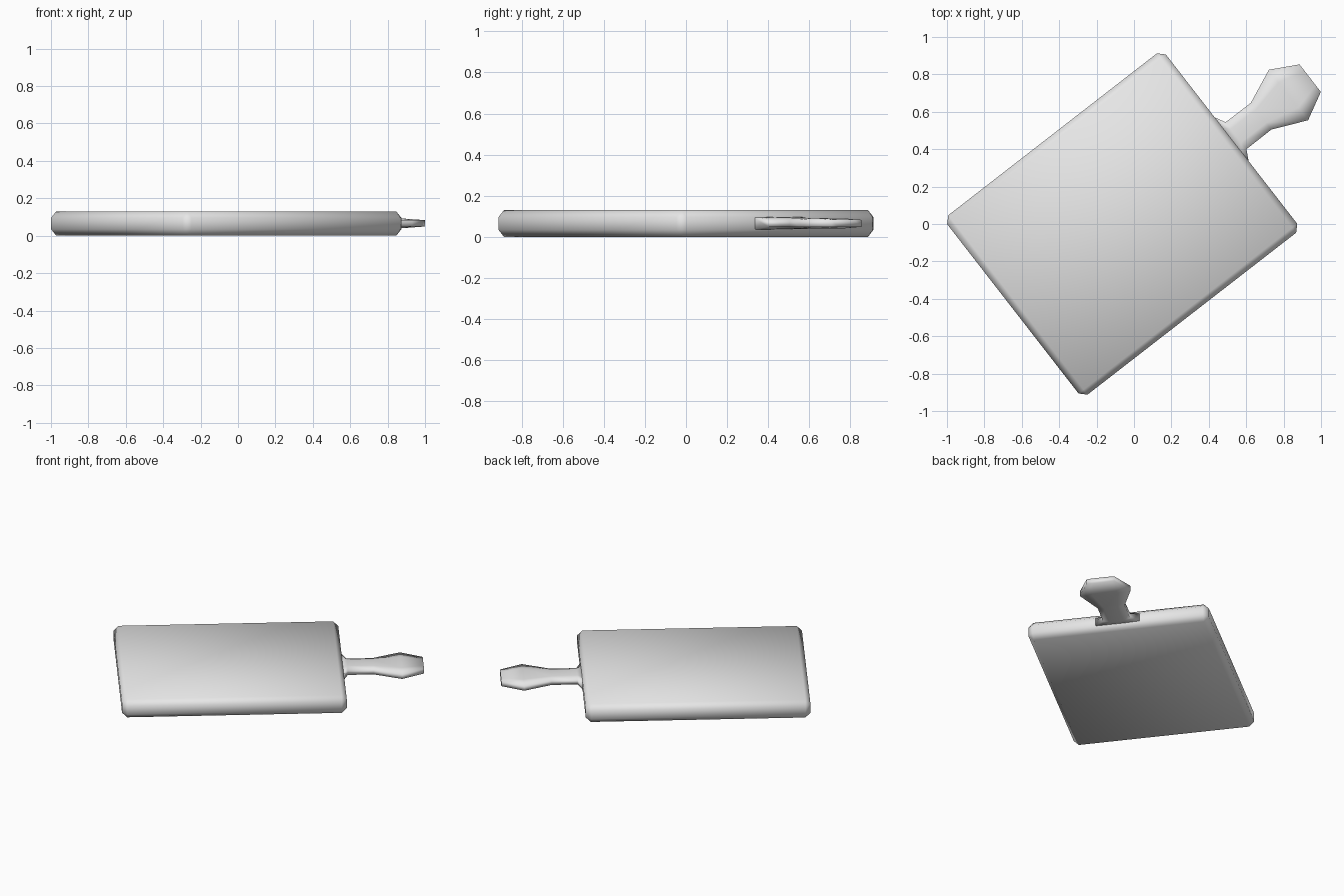
import bpy, bmesh, math
from mathutils import Matrix

if "Cube" in bpy.data.objects:
    bpy.data.objects.remove(bpy.data.objects["Cube"])

ANGLE = math.atan2(0.613, 0.79)
PLACE = Matrix.Translation((-0.063, 0, 0)) @ Matrix.Rotation(ANGLE, 4, 'Z')

grey = bpy.data.materials.new("plain_grey")
grey.diffuse_color = (0.8, 0.8, 0.8, 1)
grey.use_nodes = True
grey.node_tree.nodes["Principled BSDF"].inputs["Base Color"].default_value = grey.diffuse_color


def finish(bm, name):
    bmesh.ops.recalc_face_normals(bm, faces=bm.faces)
    bm.transform(PLACE)
    for f in bm.faces:
        f.smooth = True
    mesh = bpy.data.meshes.new(name)
    bm.to_mesh(mesh)
    bm.free()
    mesh.materials.append(grey)
    obj = bpy.data.objects.new(name, mesh)
    bpy.context.collection.objects.link(obj)
    return obj


# Board: a flat slab with all edges and corners chamfered
bm = bmesh.new()
bmesh.ops.create_cube(bm, size=1)
bmesh.ops.scale(bm, vec=(1.48, 1.214, 0.13), verts=bm.verts)
bmesh.ops.translate(bm, vec=(0, 0, 0.065), verts=bm.verts)
bmesh.ops.bevel(bm, geom=bm.edges[:], offset=0.034, segments=1, affect='EDGES')
finish(bm, "board")

# Handle: flared root, straight neck, wide grip, narrower blunt tip
# (distance along, half width, half height at edge, half height at middle)
sections = [(0.735, 0.158, 0.030, 0.031), (0.770, 0.091, 0.017, 0.029),
            (0.940, 0.090, 0.017, 0.026), (1.125, 0.171, 0.017, 0.026),
            (1.272, 0.093, 0.017, 0.019)]
bm = bmesh.new()
rings = []
for u, w, edge, mid in sections:
    outline = [(-w, -edge), (-w / 2, -mid), (w / 2, -mid), (w, -edge),
               (w, edge), (w / 2, mid), (-w / 2, mid), (-w, edge)]
    rings.append([bm.verts.new((u, v, 0.066 + h)) for v, h in outline])
for a, b in zip(rings, rings[1:]):
    for i in range(8):
        j = (i + 1) % 8
        bm.faces.new((a[i], a[j], b[j], b[i]))
bm.faces.new(rings[-1])
bm.faces.new(rings[0][::-1])
finish(bm, "handle")
